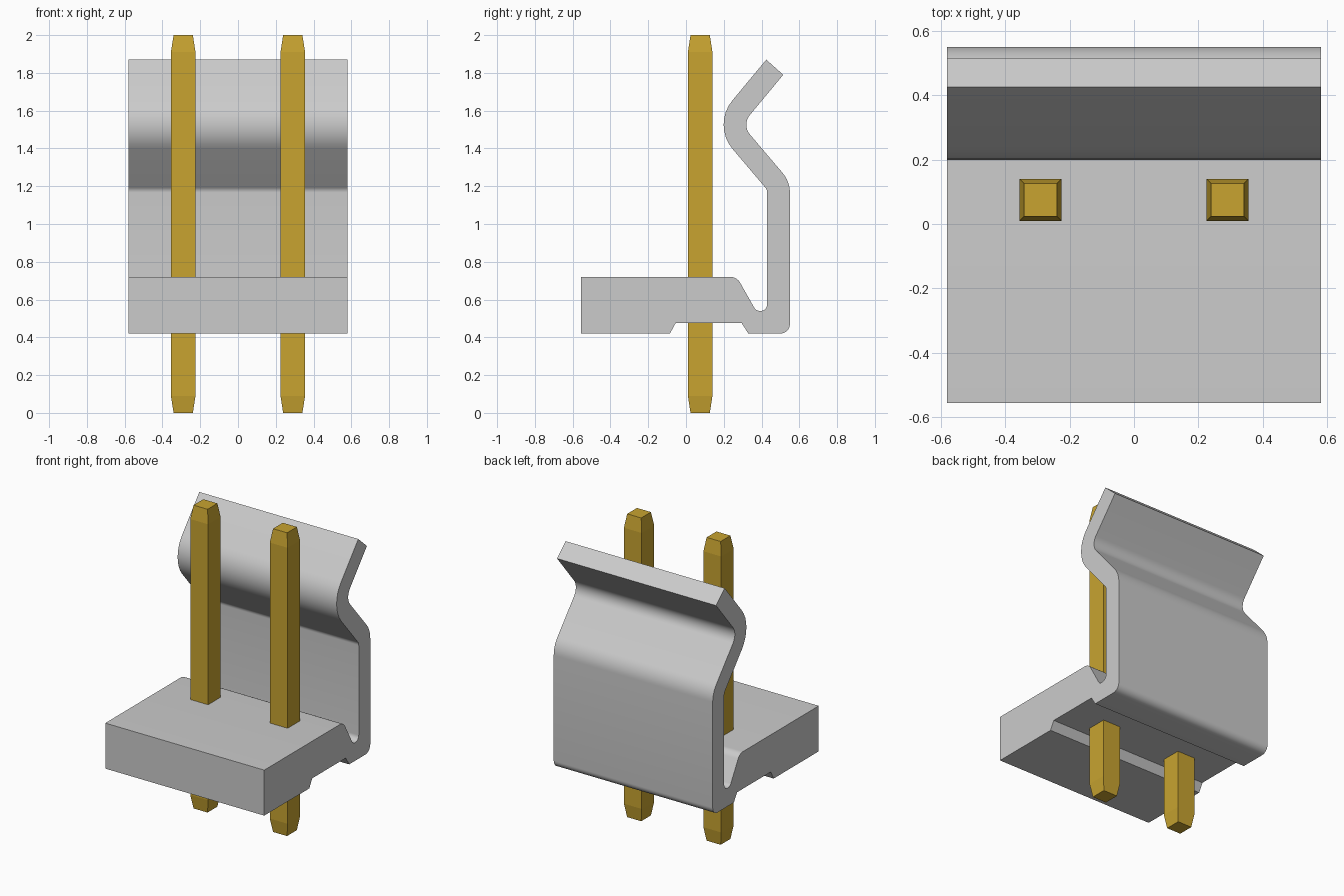
import bpy, bmesh, math
from mathutils import Vector

cube = bpy.data.objects.get("Cube")
if cube:
    bpy.data.objects.remove(cube, do_unlink=True)


def material(name, rgb):
    m = bpy.data.materials.new(name)
    m.use_nodes = True
    m.diffuse_color = (*rgb, 1)
    m.node_tree.nodes["Principled BSDF"].inputs["Base Color"].default_value = (*rgb, 1)
    return m


def finish(name, bm, mat):
    bmesh.ops.recalc_face_normals(bm, faces=bm.faces[:])
    mesh = bpy.data.meshes.new(name)
    bm.to_mesh(mesh)
    bm.free()
    mesh.materials.append(mat)
    ob = bpy.data.objects.new(name, mesh)
    bpy.context.collection.objects.link(ob)
    return ob


def rounded(profile, steps=8):
    """Replace each corner (y, z, radius) by a tangent arc."""
    out = []
    for i, (y, z, r) in enumerate(profile):
        p = Vector((y, z))
        if r == 0:
            out.append(p)
            continue
        a = (Vector(profile[i - 1][:2]) - p).normalized()
        b = (Vector(profile[(i + 1) % len(profile)][:2]) - p).normalized()
        half = a.angle(b) / 2
        centre = p + (a + b).normalized() * (r / math.sin(half))
        start = p + a * (r / math.tan(half)) - centre
        end = p + b * (r / math.tan(half)) - centre
        sweep = math.pi - 2 * half
        for k in range(steps + 1):
            t = k / steps
            out.append(centre + (start * math.sin((1 - t) * sweep)
                                 + end * math.sin(t * sweep)) / math.sin(sweep))
    return out


grey = material("light grey plastic", (0.6, 0.6, 0.6))
gold = material("gold metal", (0.58, 0.37, 0.03))

# Housing: base, underside channel, relief slot and bent latch wall in one profile
PROFILE = [
    (-0.555, 0.42, 0), (-0.085, 0.42, 0), (-0.055, 0.475, 0),
    (0.295, 0.475, 0), (0.33, 0.42, 0), (0.55, 0.42, 0.05),
    (0.55, 1.225, 0.16), (0.295, 1.525, 0.08), (0.515, 1.79, 0),
    (0.425, 1.87, 0), (0.138, 1.525, 0.2), (0.43, 1.181, 0.04),
    (0.43, 0.54, 0.035), (0.371, 0.54, 0.035), (0.269, 0.72, 0.06),
    (-0.555, 0.72, 0),
]
HALF_WIDTH = 0.58
bm = bmesh.new()
face = bm.faces.new([bm.verts.new((-HALF_WIDTH, p.x, p.y)) for p in rounded(PROFILE)])
ext = bmesh.ops.extrude_face_region(bm, geom=[face])
bmesh.ops.translate(bm, vec=(2 * HALF_WIDTH, 0, 0),
                    verts=[g for g in ext["geom"] if isinstance(g, bmesh.types.BMVert)])
housing = finish("latch_housing", bm, grey)
bpy.ops.object.select_all(action='DESELECT')
housing.select_set(True)
bpy.context.view_layer.objects.active = housing
bpy.ops.object.shade_smooth_by_angle()

# Square pins with tapered ends
for name, x in (("right_pin", -0.29), ("left_pin", 0.29)):
    bm = bmesh.new()
    rings = []
    for z, h in ((0, 0.051), (0.09, 0.065), (1.91, 0.065), (2, 0.051)):
        rings.append([bm.verts.new((x + sx * h, 0.075 + sy * h, z))
                      for sx, sy in ((-1, -1), (1, -1), (1, 1), (-1, 1))])
    for lo, hi in zip(rings, rings[1:]):
        for i in range(4):
            j = (i + 1) % 4
            bm.faces.new((lo[i], lo[j], hi[j], hi[i]))
    bm.faces.new(rings[0])
    bm.faces.new(rings[-1])
    finish(name, bm, gold)
